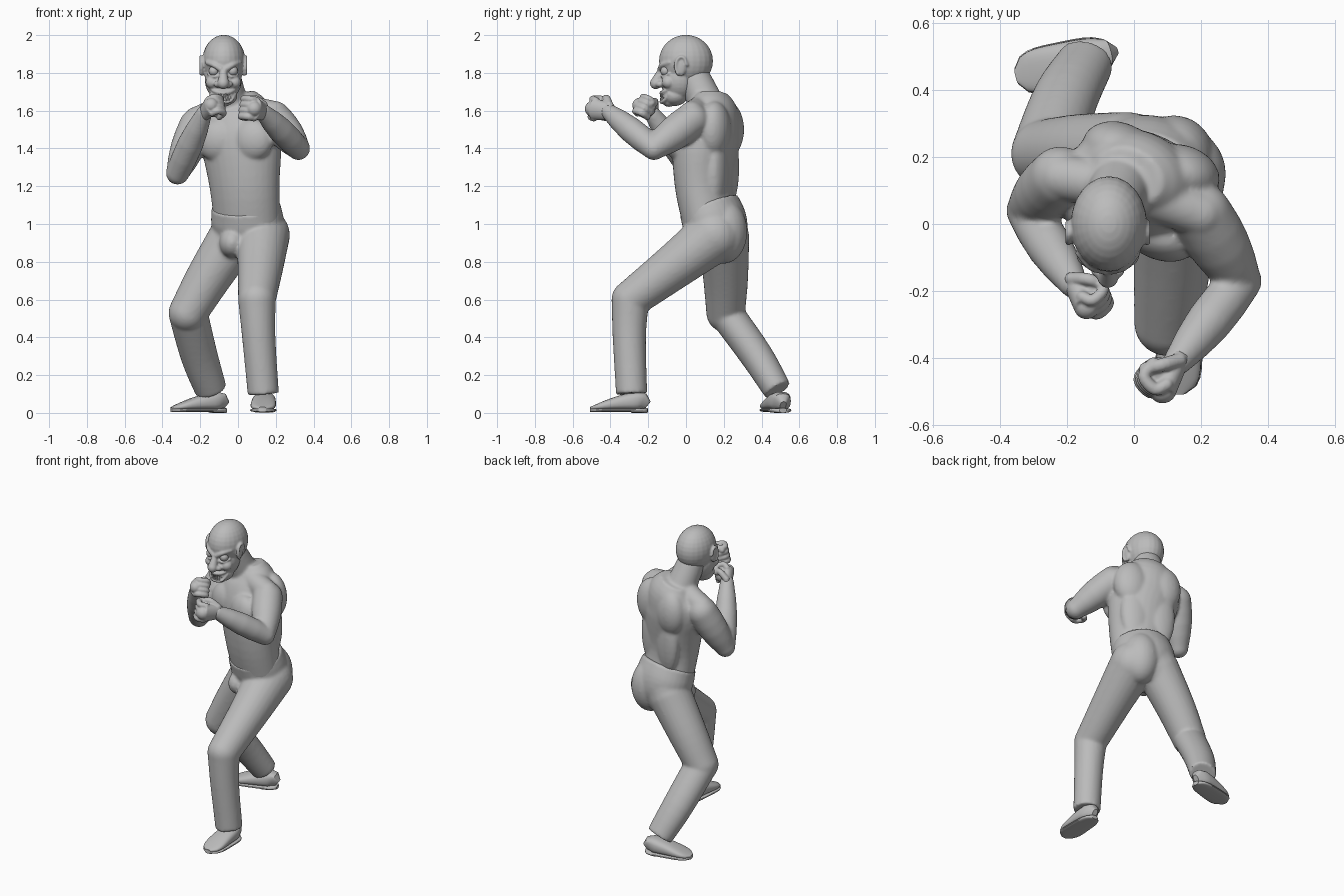
import bpy, bmesh, math
from mathutils import Vector, Matrix

cube = bpy.data.objects.get("Cube")
if cube:
    bpy.data.objects.remove(cube)

COLOUR = (.5, .5, .5, 1)
grey = bpy.data.materials.new("plain grey")
grey.use_nodes = True
grey.diffuse_color = COLOUR
grey.node_tree.nodes["Principled BSDF"].inputs["Base Color"].default_value = COLOUR

SIDEWAYS, UP = Vector((1, 0, 0)), Vector((0, 0, 1))
SIDES = (-1, 1)


def spline(points, steps=4):
    """Catmull-Rom curve through points of any dimension."""
    p = [Vector(q) for q in points]
    p = [p[0] * 2 - p[1]] + p + [p[-1] * 2 - p[-2]]
    curve = []
    for a, b, c, d in zip(p, p[1:], p[2:], p[3:]):
        for step in range(steps):
            t = step / steps
            curve.append(b + (c - a) * t / 2 + (a * 2 - b * 5 + c * 4 - d) * t * t / 2
                         + (b * 3 - a - c * 3 + d) * t ** 3 / 2)
    return curve + [p[-2]]


def loft(bm, stations, across=SIDEWAYS, sides=24, power=1):
    """Closed skin over stations of (centre, radius along across, other radius)."""
    centres = [station[0] for station in stations]
    rings = []
    for i, (centre, wide, deep) in enumerate(stations):
        along = (centres[min(i + 1, len(centres) - 1)] - centres[max(i - 1, 0)]).normalized()
        v = along.cross(across).normalized()
        u = v.cross(along)
        ring = []
        for k in range(sides):
            c, s = math.cos(math.tau * k / sides), math.sin(math.tau * k / sides)
            c, s = (math.copysign(abs(n) ** power, n) for n in (c, s))
            ring.append(bm.verts.new(centre + u * c * wide + v * s * deep))
        rings.append(ring)
    for low, high in zip(rings, rings[1:]):
        for k in range(sides):
            bm.faces.new((low[k - 1], low[k], high[k], high[k - 1]))
    bm.faces.new(rings[0][::-1])
    bm.faces.new(rings[-1])


def ball(bm, centre, radii, turn=0):
    matrix = Matrix.Translation(centre) @ Matrix.Rotation(turn, 4, 'Z') @ Matrix.Diagonal((*radii, 1))
    bmesh.ops.create_uvsphere(bm, u_segments=24, v_segments=16, radius=1, matrix=matrix)


def limb(bm, joints, start, end, bulge=0, flat=1, across=SIDEWAYS, rounded=True):
    """Tapered tube along the joints, swelling in the middle, with round ends."""
    path = spline(joints)
    stations = []
    for i, centre in enumerate(path):
        t = i / (len(path) - 1)
        radius = start + (end - start) * t + bulge * math.sin(math.pi * t)
        stations.append((centre, radius, radius * flat))
    loft(bm, stations, across)
    ball(bm, path[0], [start * flat] * 3)
    if rounded:
        ball(bm, path[-1], [end * flat] * 3)


def trunk(bm, rings, depth, across):
    """Upright body section from rings of (x, y, z, half width)."""
    loft(bm, [(r.xyz, r.w, r.w * depth) for r in spline(rings)], across, sides=32)


def finish(bm, name, voxel=0, relax=3):
    bmesh.ops.recalc_face_normals(bm, faces=bm.faces)
    mesh = bpy.data.meshes.new(name)
    bm.to_mesh(mesh)
    bm.free()
    mesh.materials.append(grey)
    obj = bpy.data.objects.new(name, mesh)
    bpy.context.collection.objects.link(obj)
    if voxel:
        fuse = obj.modifiers.new("Fuse", 'REMESH')
        fuse.mode, fuse.voxel_size, fuse.use_smooth_shade = 'VOXEL', voxel, True
        soften = obj.modifiers.new("Soften", 'SMOOTH')
        soften.factor, soften.iterations = .5, relax
    else:
        bpy.ops.object.select_all(action='DESELECT')
        obj.select_set(True)
        bpy.context.view_layer.objects.active = obj
        bpy.ops.object.shade_smooth_by_angle(angle=math.radians(40))


# Torso, twisted toward the model's right
TWIST = math.radians(-20)
TURN = Matrix.Rotation(TWIST, 3, 'Z')
chest_across = TURN @ SIDEWAYS
chest = Vector((.02, .1, 1.45))
bm = bmesh.new()
trunk(bm, [(.05, .13, 1, .18), (.035, .095, 1.2, .19), (.02, .1, 1.4, .215), (0, .12, 1.5, .21),
           (0, .14, 1.6, .175), (-.02, .14, 1.68, .11)], .78, chest_across)


def muscle_pair(spread, back, rise, radii):
    for side in SIDES:
        ball(bm, chest + TURN @ Vector((side * spread, back, rise)), radii, TWIST)


muscle_pair(.1, -.11, -.005, (.113, .07, .112))  # pectorals
muscle_pair(.1, .09, .05, (.115, .085, .15))     # shoulder blades
muscle_pair(.075, .1, -.15, (.1, .055, .22))     # lower back

# Neck, trapezius and arms
nape, skull_base = Vector((-.04, .11, 1.63)), Vector((-.07, .04, 1.78))
limb(bm, [nape, skull_base], .095, .085)
left_arm = [Vector(p) for p in ((.2, .03, 1.55), (.32, -.17, 1.4), (.13, -.41, 1.595))]
right_arm = [Vector(p) for p in ((-.22, .14, 1.52), (-.32, .04, 1.27), (-.18, -.18, 1.585))]
for shoulder, elbow, wrist in (left_arm, right_arm):
    limb(bm, [nape, shoulder + UP * .03], .07, .07)
    limb(bm, [shoulder, elbow], .092, .062, bulge=.013)
    limb(bm, [elbow, wrist], .062, .043, bulge=.016)
finish(bm, "torso_and_arms", voxel=.009, relax=9)


# Clenched fists
def fist(name, wrist, forward, curl, size):
    ahead = Vector(forward).normalized()
    row = ahead.cross(Vector(curl)).normalized()
    inward = row.cross(ahead)
    bm = bmesh.new()

    def spot(reach, sink, shift=0):
        return wrist + (ahead * reach + inward * sink + row * shift) * size

    limb(bm, [spot(-.02, 0), spot(.08, 0)], .036 * size, .05 * size, flat=.7, across=row)
    for finger in range(4):
        shift = (finger - 1.5) * .026
        limb(bm, [spot(.07, 0, shift), spot(.095, .02, shift), spot(.08, .06, shift), spot(.04, .055, shift)],
             .016 * size, .015 * size, across=row)
    ball(bm, spot(.05, .03), [.04 * size] * 3)
    top = math.copysign(1, row.z)
    limb(bm, [spot(0, 0, top * .03), spot(.035, .035, top * .05), spot(.06, .065, top * .03)],
         .018 * size, .016 * size, across=ahead)
    finish(bm, name, voxel=.005, relax=2)


fist("left_fist", left_arm[-1], (-.45, -.85, .15), (-.9, .4, .1), 1.2)
fist("right_fist", right_arm[-1], (.35, -.6, .4), (.8, .5, -.1), 1.1)

# Head
face = Vector((-.078, 0, 1.75))


def on_face(x, y, z):
    return face + Vector((x, y, z))


bm = bmesh.new()
ball(bm, on_face(.003, 0, .113), (.114, .143, .138))    # cranium
ball(bm, on_face(0, -.035, .015), (.098, .1, .115))     # cheekbones
ball(bm, on_face(0, -.06, -.07), (.075, .07, .055))     # jaw
ball(bm, on_face(0, -.09, -.1), (.043, .035, .03))      # chin
limb(bm, [on_face(0, -.13, .07), on_face(0, -.16, -.005)], .015, .031)
for side in SIDES:
    # Nostril, cheek, brow, lower eyelid and ear
    ball(bm, on_face(side * .03, -.138, -.01), (.02, .022, .018))
    ball(bm, on_face(side * .058, -.092, 0), (.036, .036, .034))
    limb(bm, [on_face(side * .012, -.135, .07), on_face(side * .05, -.125, .092),
              on_face(side * .085, -.088, .105)], .016, .012, across=UP)
    limb(bm, [on_face(side * .02, -.125, .04), on_face(side * .05, -.125, .03),
              on_face(side * .08, -.09, .045)], .007, .007, across=UP)
    ball(bm, on_face(side * .11, -.028, .08), (.013, .028, .048))
    rim = []
    for step in range(6):
        angle = math.pi * (step / 4 - .3)
        rim.append(on_face(side * .118, -.025 - .03 * math.cos(angle), .085 + .05 * math.sin(angle)))
    limb(bm, rim, .009, .009)
# Lips drawn back in a grin
for middle, corner in ((-.056, -.035), (-.104, -.06)):
    limb(bm, [on_face(side * out, back, height) for side, out, back, height in (
        (-1, .065, -.09, corner), (-1, .04, -.117, middle + .006), (0, 0, -.131, middle),
        (1, .04, -.117, middle + .006), (1, .065, -.09, corner))], .007, .007, bulge=.003, across=UP)
finish(bm, "head", voxel=.006, relax=2)

# Eyes and bared teeth
bm = bmesh.new()
for side in SIDES:
    ball(bm, on_face(side * .05, -.108, .06), [.027] * 3)
finish(bm, "eyes")
bm = bmesh.new()
for tooth in range(-3, 4):
    for height, flip in ((-.068, math.pi), (-.092, 0)):
        place = on_face(tooth * .0135, -.133 + tooth ** 2 * .002, height + tooth ** 2 * .001)
        bmesh.ops.create_cone(bm, cap_ends=True, segments=8, radius1=.007, radius2=.003, depth=.023,
                              matrix=Matrix.Translation(place) @ Matrix.Rotation(flip, 4, 'X'))
finish(bm, "teeth")

# Trousers: hips, seat and both legs
bm = bmesh.new()
trunk(bm, [(.02, .19, .83, .08), (.04, .175, .9, .165), (.05, .155, 1, .195), (.04, .12, 1.1, .185)],
      .86, chest_across)
ball(bm, (.12, .2, .96), (.12, .125, .17))
ball(bm, (0, .21, .95), (.13, .12, .16))
ball(bm, (-.03, .08, .9), (.07, .1, .08))
left_knee, right_knee = (.1, -.295, .6), (-.265, .21, .53)
limb(bm, [(.13, .15, .94), (.12, -.05, .785), left_knee], .145, .1)
limb(bm, [left_knee, (.11, -.3, .4), (.134, -.288, .1)], .1, .083, bulge=-.003, rounded=False)
limb(bm, [(-.02, .2, .93), (-.16, .21, .71), right_knee], .135, .103)
limb(bm, [right_knee, (-.205, .375, .3), (-.143, .485, .12)], .104, .085, bulge=.004, flat=.88, rounded=False)
finish(bm, "trousers", voxel=.009, relax=9)


# Shoes with sole and heel block
def shoe(name, heel, toe):
    start, length = Vector(heel), Vector(toe) - Vector(heel)
    across = length.cross(UP).normalized()

    def layer(part, low, high, grow=0, end=1):
        bm = bmesh.new()
        stations = []
        for step in range(13):
            t = .01 + .98 * end * step / 12
            half = (.058 + .014 * t) * (1 - abs(2 * t - 1) ** 4) ** .5 + grow
            bottom, top = low, high(t)
            stations.append((start + length * t + UP * (bottom + top) / 2, half, (top - bottom) / 2))
        loft(bm, stations, across, power=.75)
        finish(bm, name + part)

    layer("_upper", .015, lambda t: min(.06 + t / 2, .03 + .085 * math.cos(t * math.pi / 2)))
    layer("_sole", .004, lambda t: .025, grow=.003)
    layer("_heel", 0, lambda t: .025, grow=.001, end=.28)


shoe("left_shoe", (.142, -.2, 0), (.13, -.51, 0))
shoe("right_shoe", (-.06, .515, 0), (-.355, .44, 0))
